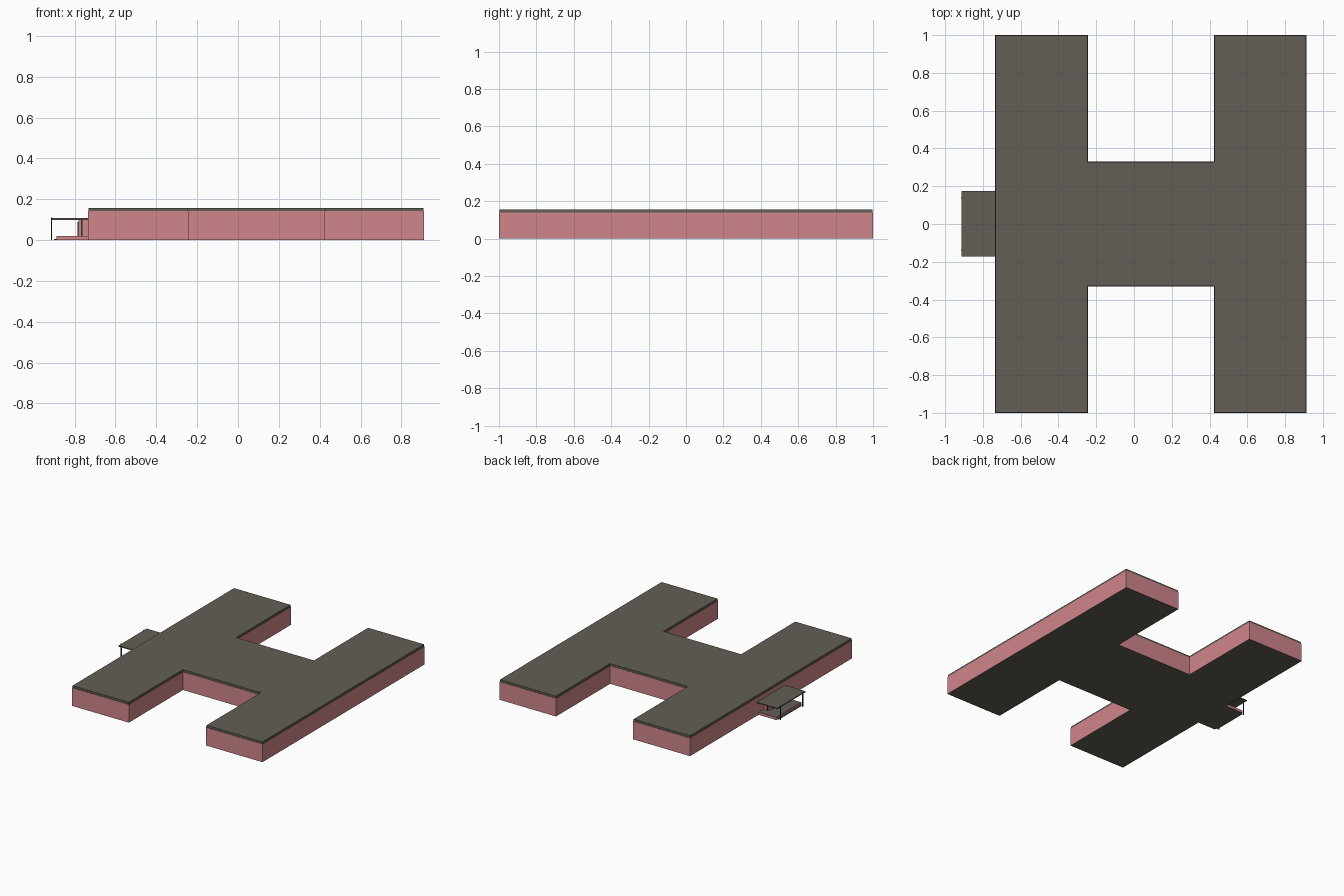
import bpy, bmesh

if "Cube" in bpy.data.objects:
    bpy.data.objects.remove(bpy.data.objects["Cube"])


def material(name, rgb):
    m = bpy.data.materials.new(name)
    m.diffuse_color = (*rgb, 1)
    m.use_nodes = True
    m.node_tree.nodes["Principled BSDF"].inputs["Base Color"].default_value = m.diffuse_color
    return m


PINK = material("pink_wall", (0.63, 0.24, 0.26))
GREY = material("warm_grey_roof", (0.125, 0.112, 0.093))
DARK = material("dark_trim", (0.03, 0.028, 0.025))


def finish(bm, name, mats, flat_mat=False):
    bmesh.ops.recalc_face_normals(bm, faces=bm.faces[:])
    if flat_mat:  # horizontal faces take the second material
        for f in bm.faces:
            f.material_index = 1 if abs(f.normal.z) > 0.5 else 0
    me = bpy.data.meshes.new(name)
    bm.to_mesh(me)
    bm.free()
    for m in mats:
        me.materials.append(m)
    ob = bpy.data.objects.new(name, me)
    bpy.context.collection.objects.link(ob)
    return ob


def prism(name, outline, z0, z1, mats, flat_mat=False):
    bm = bmesh.new()
    face = bm.faces.new([bm.verts.new((x, y, z0)) for x, y in outline])
    ext = bmesh.ops.extrude_face_region(bm, geom=[face], use_keep_orig=True)
    for v in ext["geom"]:
        if isinstance(v, bmesh.types.BMVert):
            v.co.z = z1
    return finish(bm, name, mats, flat_mat)


def box(name, x0, x1, y0, y1, z0, z1, mats, flat_mat=False):
    return prism(name, [(x0, y0), (x1, y0), (x1, y1), (x0, y1)], z0, z1, mats, flat_mat)


def h_outline(d):
    # H plan, inset by d
    a, b, c, e = -0.735 + d, -0.243 - d, 0.423 + d, 0.912 - d
    y, w = 1 - d, 0.332 - d
    return [(a, -y), (b, -y), (b, -w), (c, -w), (c, -y), (e, -y),
            (e, y), (c, y), (c, w), (b, w), (b, y), (a, y)]


# Main building
prism("walls", h_outline(0), 0, 0.141, [PINK, GREY], True)
prism("roof", h_outline(0.003), 0.141, 0.157, [GREY])

# Entrance porch on the left side
box("porch_platform", -0.888, -0.735, -0.155, 0.155, 0, 0.02, [PINK, GREY], True)
box("porch_step", -0.9, -0.888, -0.14, 0.14, 0, 0.006, [GREY])
box("porch_canopy", -0.912, -0.735, -0.172, 0.175, 0.099, 0.107, [GREY])
box("entrance_bay", -0.782, -0.735, -0.09, 0.09, 0.02, 0.099, [PINK])
box("entrance_door", -0.785, -0.782, -0.055, 0.055, 0.02, 0.088, [GREY])
for s, side in ((-1, "front"), (1, "back")):
    y = s * 0.138
    box("canopy_post_" + side, -0.915, -0.91, y - 0.003, y + 0.003, 0, 0.11, [DARK])
    y = s * 0.0915
    box("bay_strip_" + side, -0.77, -0.762, y - 0.0015, y + 0.0015, 0.02, 0.099, [DARK])
